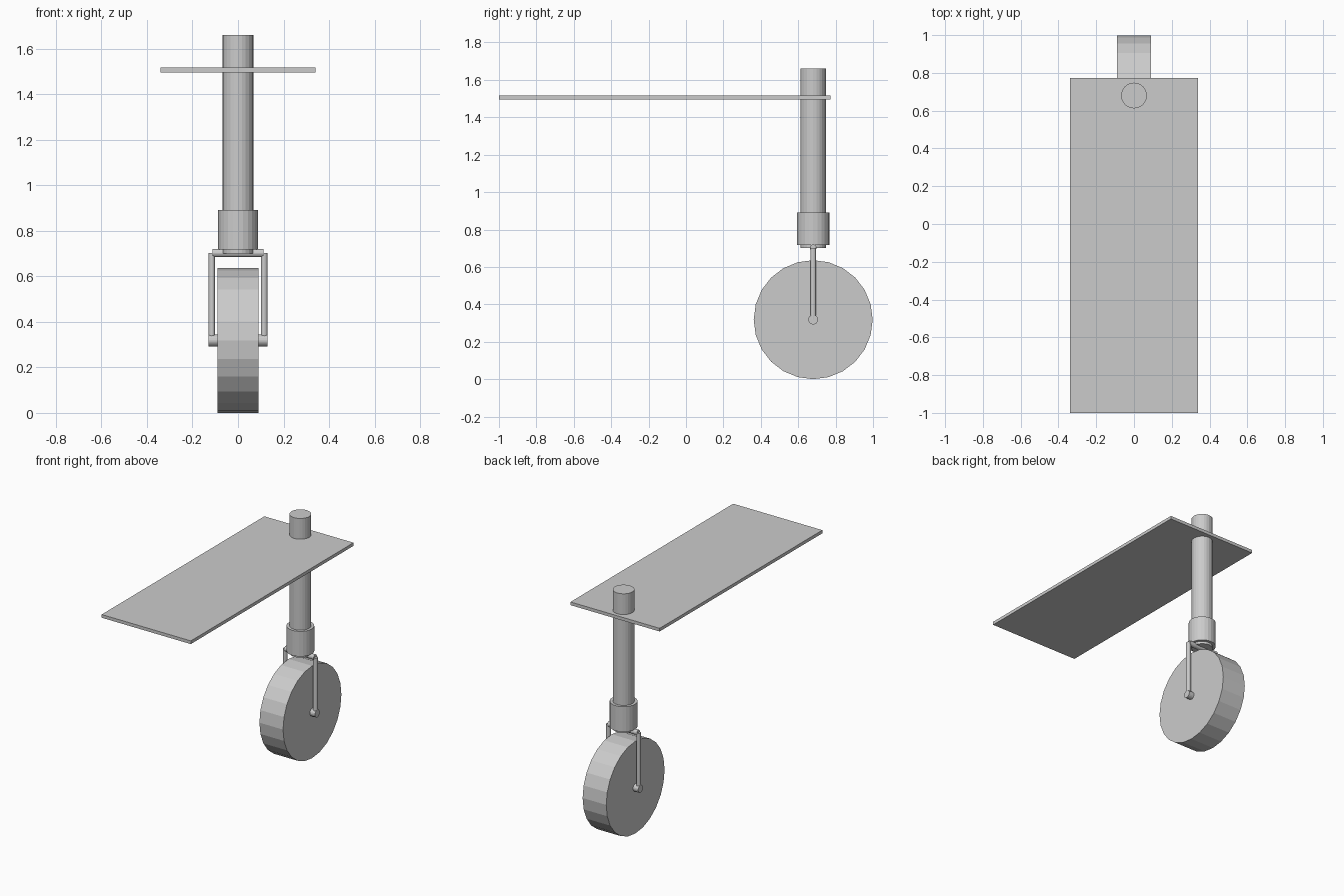
import bpy, math

if "Cube" in bpy.data.objects:
    bpy.data.objects.remove(bpy.data.objects["Cube"])

Y = 0.68  # steering axis


def cylinder(name, radius, a, b, axis='Z', sides=24, x=0, z=0):
    """Cylinder spanning a..b along Z or X, on the steering axis plane."""
    mid = (a + b) / 2
    loc = (x, Y, mid) if axis == 'Z' else (mid, Y, z)
    rot = (0, 0, 0) if axis == 'Z' else (0, math.pi / 2, 0)
    bpy.ops.mesh.primitive_cylinder_add(vertices=sides, radius=radius, depth=b - a,
                                        location=loc, rotation=rot)
    ob = bpy.context.object
    ob.name = name
    bpy.ops.object.transform_apply(location=True, rotation=True, scale=True)
    return ob


def box(name, lo, hi):
    bpy.ops.mesh.primitive_cube_add(size=1, location=[(p + q) / 2 for p, q in zip(lo, hi)])
    ob = bpy.context.object
    ob.name = name
    ob.scale = [q - p for p, q in zip(lo, hi)]
    bpy.ops.object.transform_apply(location=True, rotation=True, scale=True)
    return ob


def mirror(ob):
    ob.modifiers.new("mirror", 'MIRROR').use_mirror_merge = False


# Deck: two halves meeting on the centre line
mirror(box("deck", (0, -1.0, 1.495), (0.34, 0.773, 1.517)))

# Steering column and collar
cylinder("column", 0.068, 0.70, 1.66)
cylinder("collar", 0.087, 0.717, 0.89)

# Fork: crossbar and a leg on each side
cylinder("fork_crossbar", 0.018, -0.113, 0.113, 'X', 16, z=0.702)
mirror(cylinder("fork_leg", 0.015, 0.32, 0.702, 'Z', 16, x=0.115))

# Axle and wheel
cylinder("axle", 0.026, -0.129, 0.129, 'X', 16, z=0.318)
cylinder("wheel", 0.318, -0.09, 0.09, 'X', 24, z=0.318)
